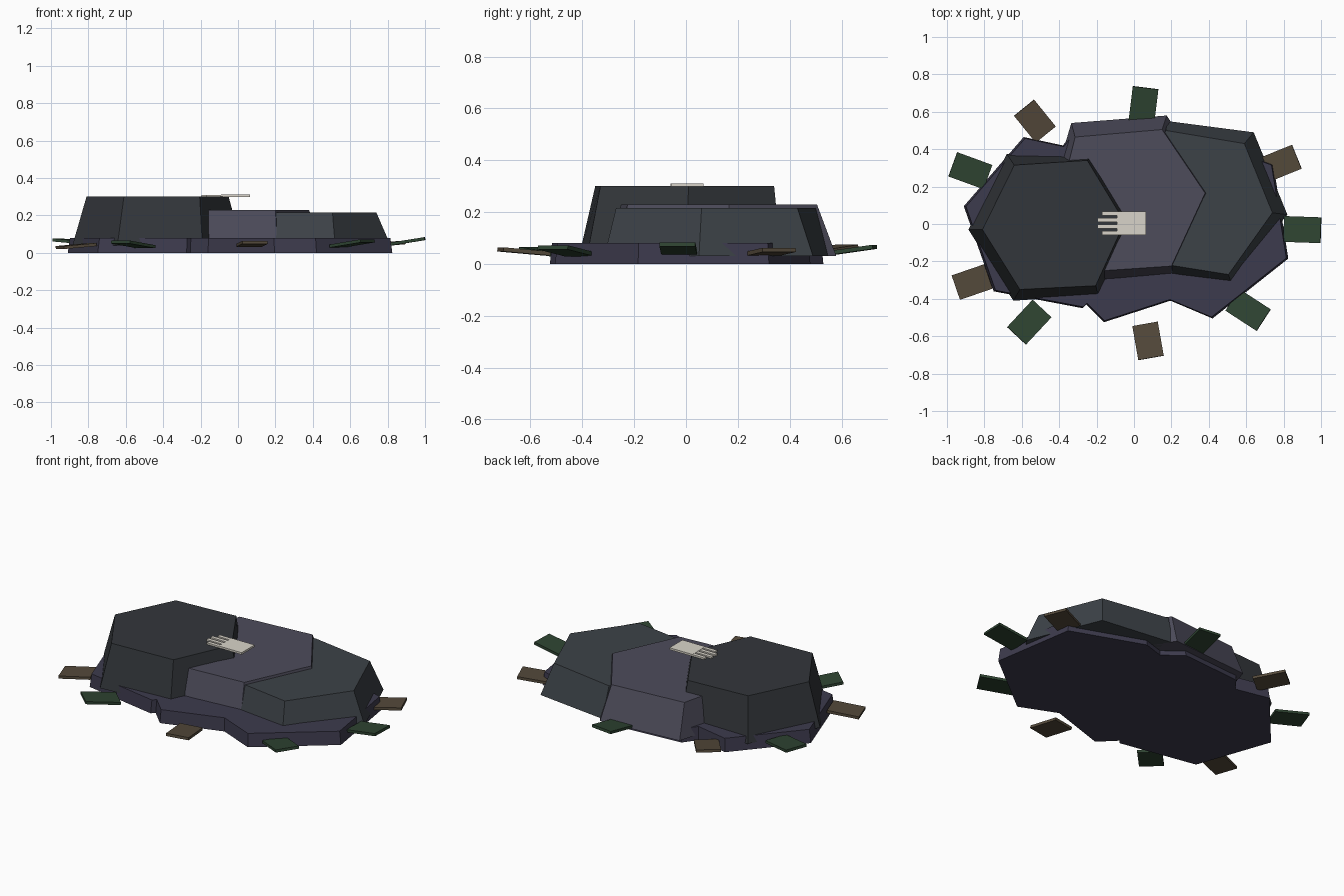
import bpy, bmesh
from math import radians
from mathutils import Matrix

if "Cube" in bpy.data.objects:
    bpy.data.objects.remove(bpy.data.objects["Cube"])


def material(name, hexcol):
    m = bpy.data.materials.new(name)
    c = [(int(hexcol[i:i + 2], 16) / 255) ** 2.2 for i in (0, 2, 4)]
    m.diffuse_color = (*c, 1)
    m.use_nodes = True
    m.node_tree.nodes["Principled BSDF"].inputs["Base Color"].default_value = m.diffuse_color
    return m


def finish(bm, name, mat):
    bmesh.ops.recalc_face_normals(bm, faces=bm.faces)
    me = bpy.data.meshes.new(name)
    bm.to_mesh(me)
    bm.free()
    ob = bpy.data.objects.new(name, me)
    bpy.context.collection.objects.link(ob)
    me.materials.append(mat)
    return ob


def loft(name, bottom, top, z0, z1, mat):
    """Flat-faced block between two outlines with matching points."""
    bm = bmesh.new()
    lo = [bm.verts.new((x, y, z0)) for x, y in bottom]
    hi = [bm.verts.new((x, y, z1)) for x, y in top]
    n = len(lo)
    bm.faces.new(lo[::-1])
    bm.faces.new(hi)
    for i in range(n):
        j = (i + 1) % n
        bm.faces.new((lo[i], lo[j], hi[j], hi[i]))
    return finish(bm, name, mat)


def add_box(bm, size, matrix):
    bmesh.ops.create_cube(bm, size=1, matrix=matrix @ Matrix.Diagonal((*size, 1)))


slate = material("slate_base", "3f3d4e")
dark = material("dark_stone", "36393d")
purple = material("purple_stone", "4e4d5b")
grey = material("grey_stone", "3f4449")
green = material("moss_green", "324635")
brown = material("dead_leaf", "554b3d")
bone = material("bone", "d8d3c8")

# Irregular ground slab
slab = [(-.91, .095), (-.75, -.36), (-.275, -.45), (-.255, -.43), (-.16, -.525),
        (.195, -.41), (.42, -.505), (.825, -.185), (.745, .32), (.31, .48),
        (.18, .44), (.07, .53), (-.32, .50), (-.38, .42), (-.59, .465)]
loft("ground_slab", slab, [(x * .987, y * .985) for x, y in slab], 0, .08, slate)

# Three overlapping tapered stones
loft("left_stone",
     [(-.885, -.03), (-.645, -.41), (-.19, -.38), (.02, 0), (-.22, .365), (-.68, .375)],
     [(-.81, -.03), (-.61, -.35), (-.205, -.33), (-.05, .01), (-.25, .34), (-.64, .315)],
     .04, .30, dark)
loft("middle_stone",
     [(-.46, .12), (-.18, -.31), (.21, -.275), (.44, .165), (.175, .58), (-.335, .54)],
     [(-.40, .12), (-.17, -.25), (.20, -.225), (.38, .165), (.15, .505), (-.315, .465)],
     .03, .23, purple)
loft("right_stone",
     [(-.04, .12), (.15, -.27), (.52, -.315), (.82, .05), (.64, .49), (.18, .55)],
     [(.0, .12), (.16, -.215), (.505, -.27), (.74, .06), (.59, .43), (.17, .50)],
     .03, .215, grey)

# Moss and leaf flakes around the rim: x, y, heading, tilt, height, material
flakes = [
    (.05, .63, 83, 8, .052, green), (-.53, .55, 129, 7, .055, brown),
    (-.875, .285, 160, 5, .060, green), (-.865, -.31, 199, -5, .036, brown),
    (-.56, -.525, 227, 7, .045, green), (.075, -.625, -80, 5, .048, brown),
    (.61, -.46, -33, 8, .050, green), (.90, -.03, -2, 9, .060, green),
    (.785, .325, 22, 5, .046, brown)]
for i, (x, y, heading, tilt, z, mat) in enumerate(flakes):
    bm = bmesh.new()
    length = .2 if mat is green else .185
    add_box(bm, (length, .138, .016),
            Matrix.Translation((x, y, z)) @ Matrix.Rotation(radians(heading), 4, 'Z')
            @ Matrix.Rotation(radians(-tilt), 4, 'Y'))
    finish(bm, f"rim_flake_{i + 1}", mat)

# Flat bone hand: palm and four fingers
bm = bmesh.new()
add_box(bm, (.155, .125, .012), Matrix.Translation((-.013, .005, .305)))
for y, tip in ((.056, -.17), (.022, -.195), (-.014, -.195), (-.048, -.17)):
    add_box(bm, (-.08 - tip, .022, .01), Matrix.Translation(((tip - .08) / 2, y, .305)))
finish(bm, "bone_hand", bone)
